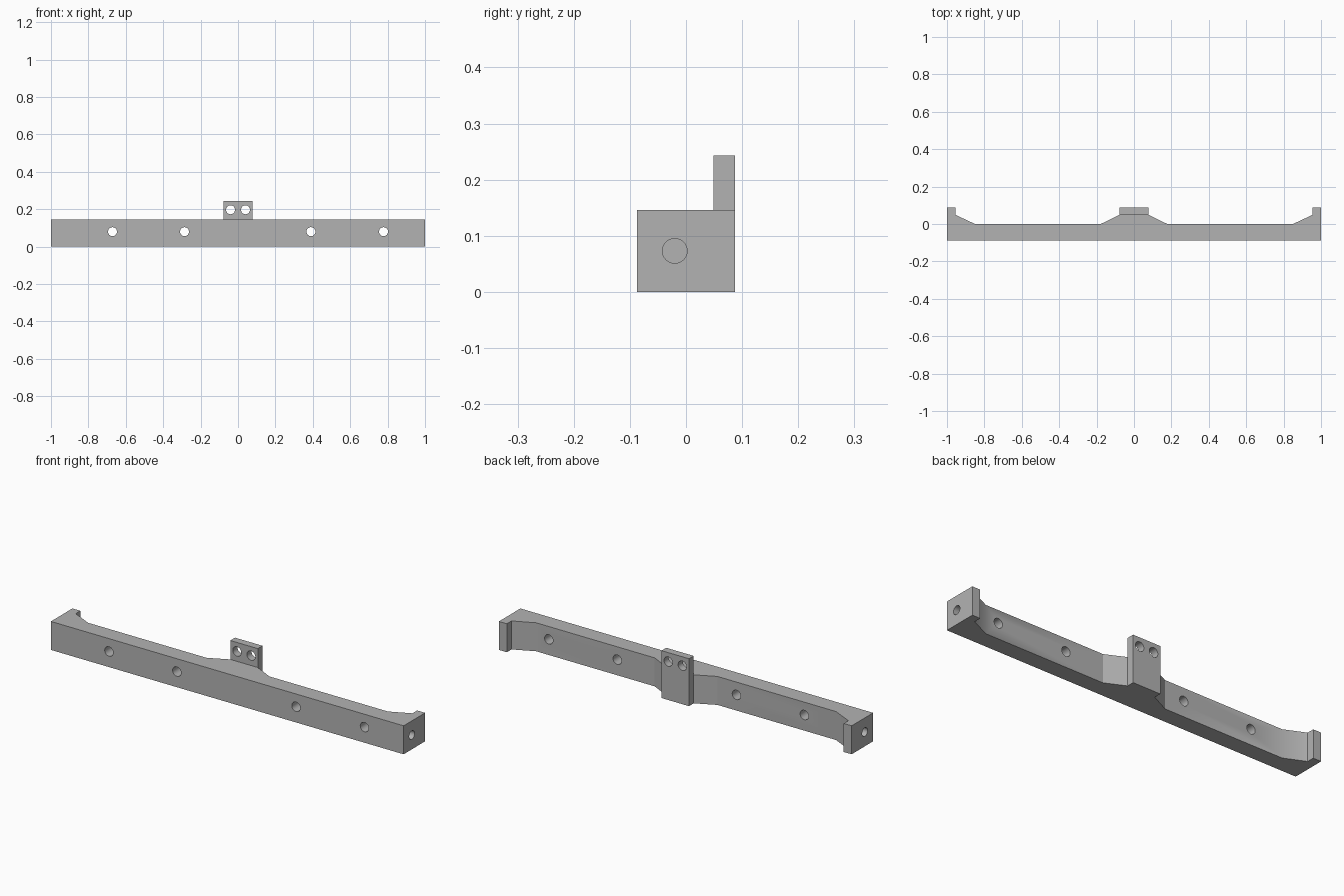
import bpy
import bmesh
from math import pi
from mathutils import Matrix

cube = bpy.data.objects.get("Cube")
if cube:
    bpy.data.objects.remove(cube, do_unlink=True)

grey = bpy.data.materials.new("plain grey")
grey.use_nodes = True
colour = (0.45, 0.45, 0.45, 1)
grey.diffuse_color = colour
grey.node_tree.nodes["Principled BSDF"].inputs["Base Color"].default_value = colour

HEIGHT, TAB_TOP = 0.146, 0.243
FRONT, BACK, STEP = -0.087, 0.087, 0.049
TAB = 0.078


def add_object(name, bm):
    bmesh.ops.recalc_face_normals(bm, faces=bm.faces)
    mesh = bpy.data.meshes.new(name)
    bm.to_mesh(mesh)
    bm.free()
    mesh.materials.append(grey)
    obj = bpy.data.objects.new(name, mesh)
    bpy.context.collection.objects.link(obj)
    return obj


def extrude_outline(name, outline, z0, z1):
    bm = bmesh.new()
    face = bm.faces.new([bm.verts.new((x, y, z0)) for x, y in outline])
    top = bmesh.ops.extrude_face_region(bm, geom=[face])["geom"]
    verts = [v for v in top if isinstance(v, bmesh.types.BMVert)]
    bmesh.ops.translate(bm, vec=(0, 0, z1 - z0), verts=verts)
    return add_object(name, bm)


def apply_boolean(target, other, operation):
    mod = target.modifiers.new(operation.lower(), "BOOLEAN")
    mod.operation, mod.solver, mod.object = operation, "EXACT", other
    bpy.context.view_layer.objects.active = target
    bpy.ops.object.modifier_apply(modifier=mod.name)
    bpy.data.objects.remove(other, do_unlink=True)


def drill(target, centre, axis, radius, depth):
    bm = bmesh.new()
    turn = Matrix.Rotation(pi / 2, 4, "X" if axis == "Y" else "Y")
    bmesh.ops.create_cone(bm, cap_ends=True, segments=32, radius1=radius,
                          radius2=radius, depth=depth,
                          matrix=Matrix.Translation(centre) @ turn)
    cutter = add_object("hole_cutter", bm)
    cutter.hide_render = True
    apply_boolean(target, cutter, "DIFFERENCE")


# Bar: half of the plan outline, mirrored, with end lips and a central boss
half = [(TAB, BACK), (TAB, STEP), (0.178, 0), (0.85, 0),
        (0.955, STEP), (0.955, BACK), (1, BACK), (1, FRONT)]
outline = half + [(-x, y) for x, y in reversed(half)]
bar = extrude_outline("mounting_bar", outline, 0, HEIGHT)

# Upright tab rising from the back of the boss
tab = extrude_outline("upright_tab", [(-TAB, STEP), (TAB, STEP), (TAB, BACK), (-TAB, BACK)],
                      0, TAB_TOP)
apply_boolean(bar, tab, "UNION")

# Through holes in the bar and in the tab
for x in (-0.671, -0.286, 0.39, 0.778):
    drill(bar, (x, -0.04, 0.08), "Y", 0.024, 0.3)
for x in (-0.04, 0.04):
    drill(bar, (x, 0.07, 0.197), "Y", 0.024, 0.2)

# Blind holes in both ends
for side in (-1, 1):
    drill(bar, (side, -0.02, 0.073), "X", 0.022, 0.2)

bpy.ops.object.select_all(action="DESELECT")
bar.select_set(True)
bpy.context.view_layer.objects.active = bar
bpy.ops.object.shade_smooth_by_angle(angle=pi / 7)
